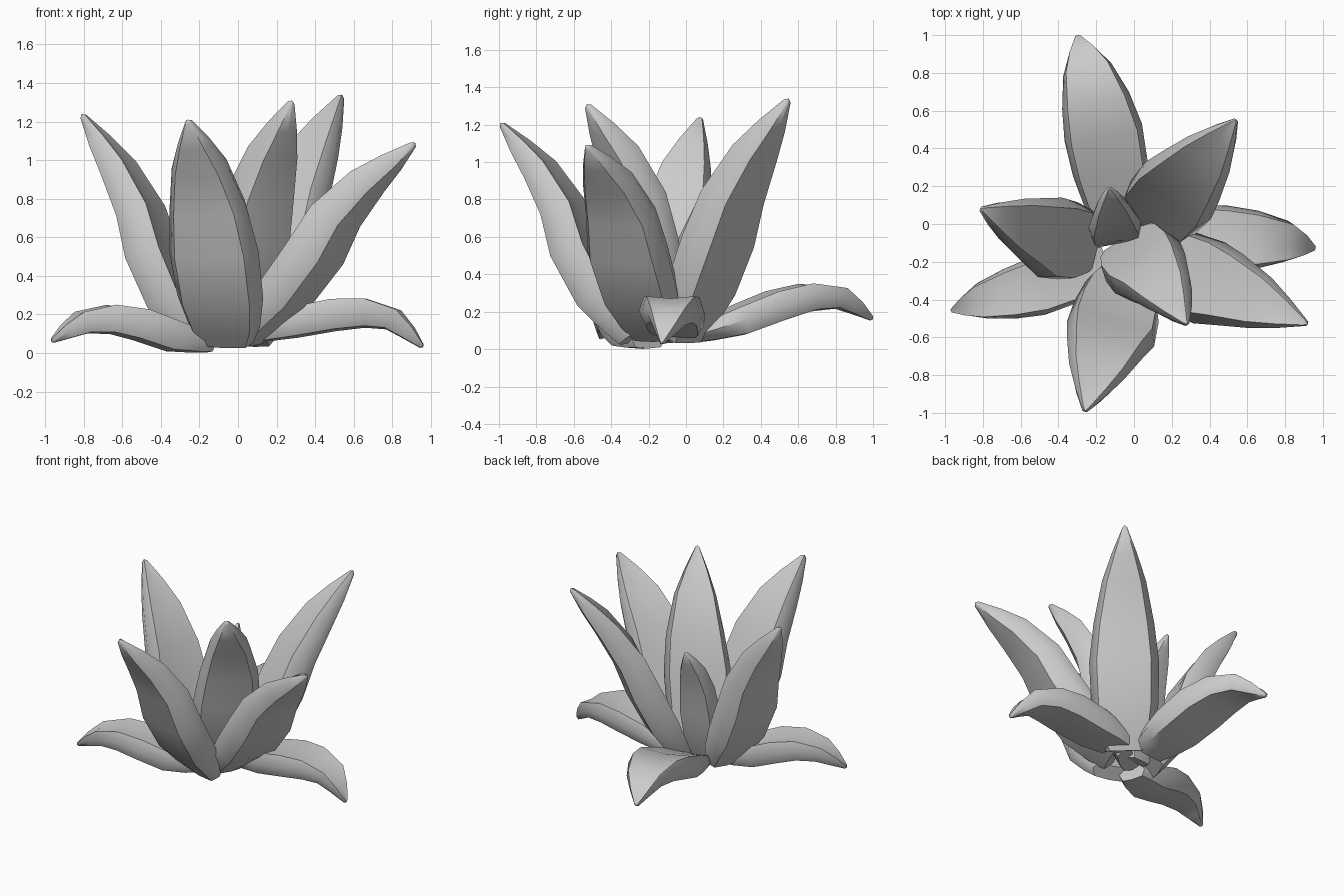
import bpy, bmesh
from mathutils import Vector

if "Cube" in bpy.data.objects:
    bpy.data.objects.remove(bpy.data.objects["Cube"])

# Fleshy leaf cross-section: (across, height), flat front and back with deep rounded sides
SECTION = [(-1, 0), (-.85, .46), (0, .38), (.85, .46), (1, 0),
           (.78, -.47), (0, -.54), (-.78, -.47)]
# Size profile along the leaf: (position, width factor, thickness factor)
PROFILE = [(0, .6, .55), (.08, .8, .75), (.22, .96, 1), (.42, 1, 1.05), (.6, .87, .95),
           (.78, .63, .75), (.89, .36, .5), (.99, .07, .16)]


def along(pts, t):
    # Smooth interpolation through the guide points
    n = len(pts) - 1
    i = min(int(t * n), n - 1)
    u = t * n - i
    b, c = pts[i], pts[i + 1]
    a = pts[i - 1] if i > 0 else b * 2 - c
    d = pts[i + 2] if i + 2 <= n else c * 2 - b
    return .5 * (2 * b + (c - a) * u + (2 * a - 5 * b + 4 * c - d) * u * u
                 + (3 * b - a - 3 * c + d) * u ** 3)


def leaf(name, path, half_width, thick):
    pts = [Vector(p) for p in path]
    out = pts[-1] - pts[0]
    out.z = 0
    side = Vector((0, 0, 1)).cross(out.normalized())
    bm = bmesh.new()
    rings = []
    for t, w, f in PROFILE:
        p = along(pts, t)
        tan = (along(pts, min(t + .02, 1)) - along(pts, max(t - .02, 0))).normalized()
        s = (side - tan * side.dot(tan)).normalized()
        n = tan.cross(s)
        rings.append([bm.verts.new(p + s * (x * w * half_width)
                                   + n * (h * thick * f)) for x, h in SECTION])
    k = len(SECTION)
    for a, b in zip(rings, rings[1:]):
        for i in range(k):
            j = (i + 1) % k
            bm.faces.new((a[i], a[j], b[j], b[i]))
    # Close the base and the blunt tip
    bm.faces.new(rings[0])
    tip = bm.verts.new(pts[-1])
    for i in range(k):
        bm.faces.new((rings[-1][i], rings[-1][(i + 1) % k], tip))
    bmesh.ops.recalc_face_normals(bm, faces=bm.faces)
    me = bpy.data.meshes.new(name)
    bm.to_mesh(me)
    bm.free()
    ob = bpy.data.objects.new(name, me)
    bpy.context.collection.objects.link(ob)
    bpy.context.view_layer.objects.active = ob
    ob.select_set(True)
    bpy.ops.object.shade_smooth_by_angle(angle=.92)
    ob.select_set(False)


# Tall upright leaves
leaf("tall_leaf_front", [(-.06, -.29, .06), (-.11, -.54, .42), (-.17, -.69, .83), (-.26, -.99, 1.21)], .24, .2)
leaf("tall_leaf_front_inner", [(-.04, -.11, .06), (.05, -.21, .47), (.14, -.3, .9), (.28, -.53, 1.31)], .22, .2)
leaf("tall_leaf_right", [(.04, -.16, .08), (.34, -.29, .42), (.56, -.37, .78), (.92, -.53, 1.09)], .23, .2)
leaf("tall_leaf_back_right", [(.05, -.02, .06), (.2, .14, .47), (.33, .29, .9), (.54, .55, 1.34)], .23, .2)
leaf("tall_leaf_left", [(-.22, -.1, .06), (-.41, -.08, .42), (-.54, -.03, .82), (-.81, .08, 1.24)], .22, .2)
leaf("small_center_leaf", [(-.1, -.08, .06), (-.1, -.02, .35), (-.11, .05, .65), (-.13, .19, .92)], .14, .13)

# Low drooping leaves
leaf("low_leaf_back", [(-.09, .04, .08), (-.13, .32, .17), (-.18, .56, .26), (-.24, .79, .285), (-.3, 1, .16)], .21, .16)
leaf("low_leaf_right", [(.06, -.03, .1), (.32, -.07, .17), (.57, -.08, .21), (.78, -.09, .19), (.96, -.13, .03)], .175, .16)
leaf("low_leaf_left", [(-.15, -.2, .05), (-.38, -.29, .1), (-.58, -.35, .17), (-.78, -.4, .17), (-.97, -.46, .06)], .155, .16)
